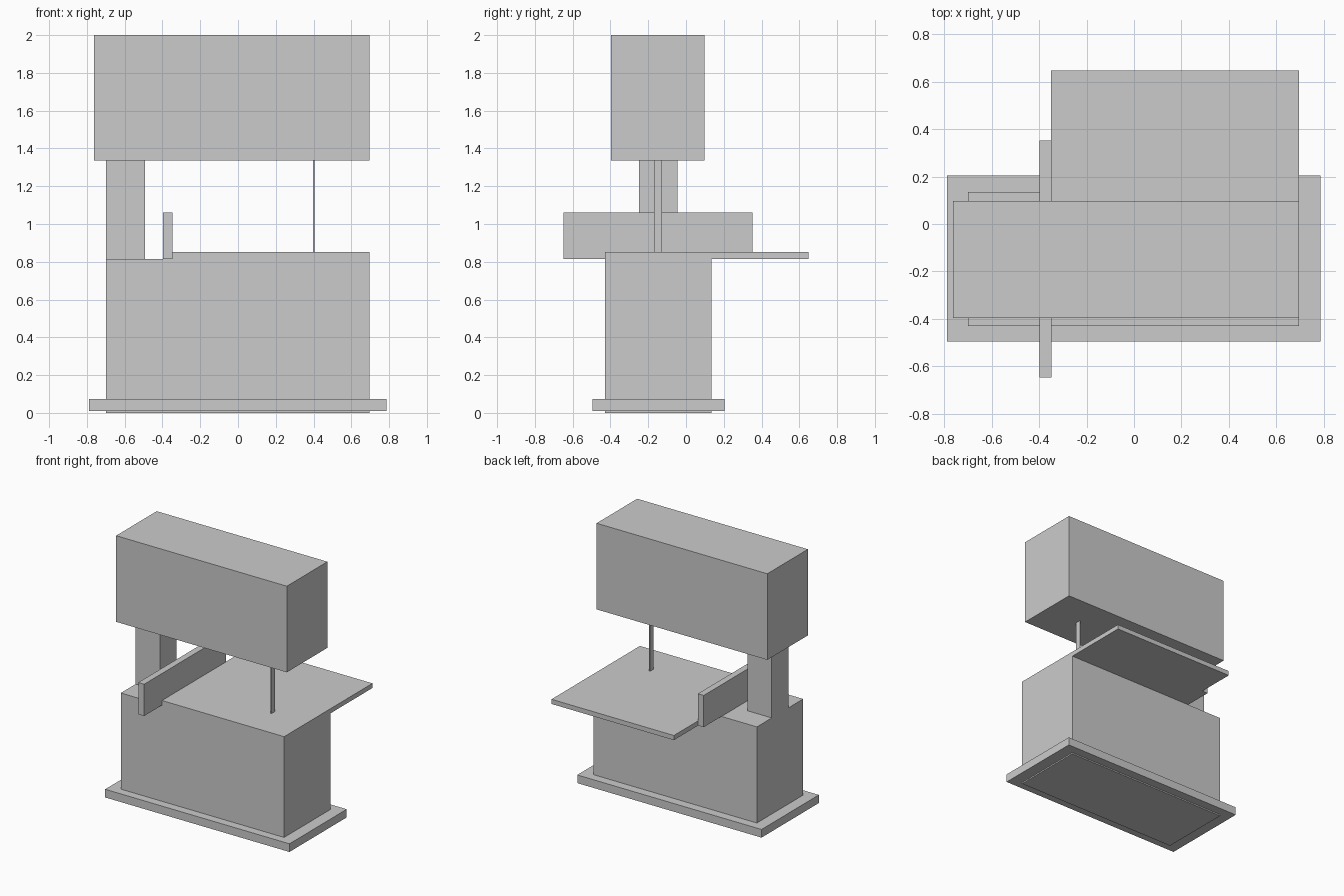
import bpy
from mathutils import Matrix, Vector

if "Cube" in bpy.data.objects:
    bpy.data.objects.remove(bpy.data.objects["Cube"])


def box(name, x, y, z):
    """Add a box spanning the given (min, max) ranges."""
    lo, hi = Vector((x[0], y[0], z[0])), Vector((x[1], y[1], z[1]))
    bpy.ops.mesh.primitive_cube_add(size=1)
    ob = bpy.context.object
    ob.name = ob.data.name = name
    ob.data.transform(Matrix.Diagonal((*(hi - lo), 1)))
    ob.location = (lo + hi) / 2
    return ob


# Lower cabinet and its floor plinth
box("cabinet", (-0.70, 0.695), (-0.43, 0.135), (0.0, 0.815))
box("plinth", (-0.788, 0.786), (-0.495, 0.204), (0.01, 0.073))

# Work table, flush with the cabinet front and overhanging at the back
box("work_table", (-0.35, 0.695), (-0.43, 0.648), (0.815, 0.851))

# Fence along the table's left edge
box("fence", (-0.398, -0.348), (-0.648, 0.352), (0.815, 1.06))

# Column carrying the upper housing
box("column", (-0.70, -0.492), (-0.25, -0.046), (0.815, 1.335))
box("upper_housing", (-0.763, 0.695), (-0.397, 0.098), (1.335, 2.0))

# Thin saw blade between the housing and the table
box("saw_blade", (0.396, 0.404), (-0.169, -0.127), (0.851, 1.335))
